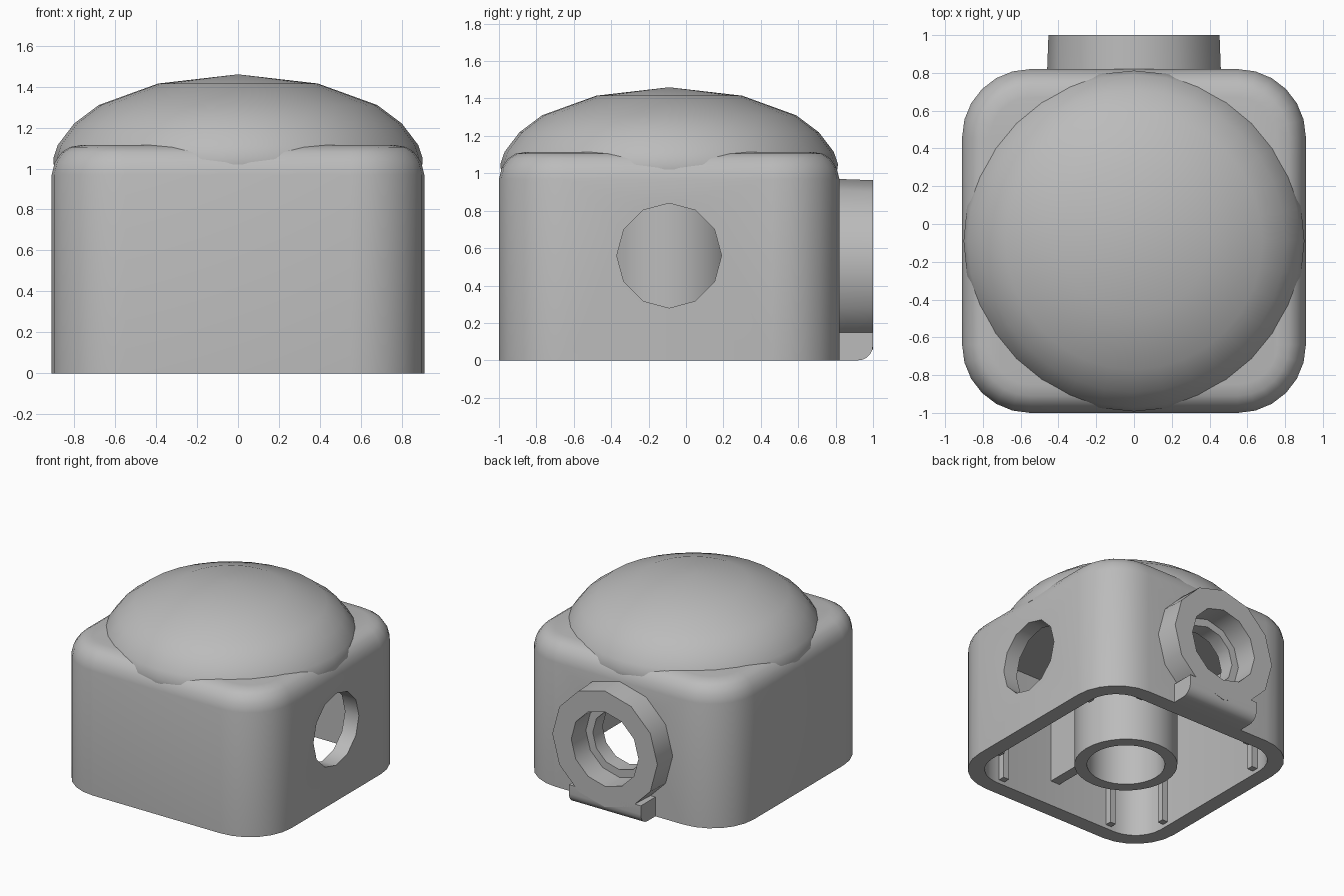
import bpy, bmesh, math
from mathutils import Matrix, Vector

if "Cube" in bpy.data.objects:
    bpy.data.objects.remove(bpy.data.objects["Cube"], do_unlink=True)

GREY = bpy.data.materials.new("plain_grey")
GREY.use_nodes = True
GREY.diffuse_color = (0.5, 0.5, 0.5, 1)
GREY.node_tree.nodes["Principled BSDF"].inputs["Base Color"].default_value = (0.5, 0.5, 0.5, 1)

CY = -0.09      # body centre in y
HALF = 0.91     # body half width
WALL = 0.12
CEILING = 1.0


def finish(name, bm):
    bmesh.ops.remove_doubles(bm, verts=bm.verts, dist=0.0001)
    bmesh.ops.recalc_face_normals(bm, faces=bm.faces)
    mesh = bpy.data.meshes.new(name)
    bm.to_mesh(mesh)
    bm.free()
    mesh.materials.append(GREY)
    obj = bpy.data.objects.new(name, mesh)
    bpy.context.collection.objects.link(obj)
    return obj


def activate(obj):
    bpy.ops.object.select_all(action='DESELECT')
    obj.select_set(True)
    bpy.context.view_layer.objects.active = obj


def smooth(obj, angle=40):
    activate(obj)
    bpy.ops.object.shade_smooth_by_angle(angle=math.radians(angle))


def lathe(name, profile, steps, matrix, closed=False):
    """Spin (radius, height) points around z, then place with a matrix."""
    bm = bmesh.new()
    verts = [bm.verts.new((r, 0, z)) for r, z in profile]
    pairs = list(zip(verts, verts[1:] + verts[:1])) if closed else list(zip(verts, verts[1:]))
    edges = [bm.edges.new(p) for p in pairs]
    bmesh.ops.spin(bm, geom=verts + edges, cent=(0, 0, 0), axis=(0, 0, 1),
                   angle=math.tau, steps=steps, use_duplicate=False)
    bm.transform(matrix)
    return finish(name, bm)


def box(name, lo, hi):
    bm = bmesh.new()
    lo, hi = Vector(lo), Vector(hi)
    bmesh.ops.create_cube(bm, size=1, matrix=Matrix.Translation((lo + hi) / 2)
                          @ Matrix.Diagonal((*(hi - lo), 1)))
    return finish(name, bm)


def cut(target, cutter):
    mod = target.modifiers.new("hole", 'BOOLEAN')
    mod.operation = 'DIFFERENCE'
    mod.solver = 'EXACT'
    mod.object = cutter
    activate(target)
    bpy.ops.object.modifier_apply(modifier=mod.name)
    bpy.data.objects.remove(cutter, do_unlink=True)


def rounded_ring(bm, inset, z, radius=0.36, steps=6):
    core = HALF - radius
    ring = []
    for k, (sx, sy) in enumerate([(1, 1), (-1, 1), (-1, -1), (1, -1)]):
        for i in range(steps + 1):
            a = math.pi / 2 * (k + i / steps)
            ring.append(bm.verts.new((sx * core + (radius - inset) * math.cos(a),
                                      CY + sy * core + (radius - inset) * math.sin(a), z)))
    return ring


# Hollow body shell, open underneath, soft upper rim
bm = bmesh.new()
levels = [(WALL, CEILING), (WALL, 0), (0, 0), (0, 0.97), (0.015, 1.03),
          (0.05, 1.08), (0.09, 1.105), (0.15, 1.115)]
rings = [rounded_ring(bm, inset, z) for inset, z in levels]
for a, b in zip(rings, rings[1:]):
    for i in range(len(a)):
        j = (i + 1) % len(a)
        bm.faces.new((a[i], a[j], b[j], b[i]))
bm.faces.new(rings[0])
bm.faces.new(rings[-1])
body = finish("body_shell", bm)

# Round openings through the left wall and the back wall
TO_X = Matrix.Rotation(math.pi / 2, 4, 'Y')
TO_Y = Matrix.Rotation(-math.pi / 2, 4, 'X')
BOSS_Z = 0.51


def disc_profile(r, h):
    return [(0, 0), (r, 0), (r, h), (0, h)]


cut(body, lathe("side_cutter", disc_profile(0.28, 0.4), 12,
                Matrix.Translation((0.7, CY, 0.56)) @ TO_X))
cut(body, lathe("back_cutter", disc_profile(0.23, 0.4), 12,
                Matrix.Translation((0, 0.6, BOSS_Z)) @ TO_Y))
smooth(body)

# Domed cap
dome = lathe("dome_cap", [(0, 1.02), (0.9, 1.02), (0.902, 1.05), (0.88, 1.115), (0.8, 1.22),
                          (0.68, 1.31), (0.39, 1.415), (0, 1.46)], 32,
             Matrix.Translation((0, CY, 0)))
smooth(dome)

# Central hollow post
post = lathe("centre_post", [(0.28, 0), (0.37, 0), (0.37, 1.01), (0.28, 1.01)], 32,
             Matrix.Translation((0, CY, 0)), closed=True)
smooth(post)

# Web joining the post to the front wall
box("post_web", (-0.04, -0.9, 0.2), (0.04, CY - 0.34, 1.01))

# Slim ribs on the inside of the walls
inner = HALF - WALL
for side in (-1, 1):
    for along in (-0.5, 0.5):
        for axis in "xy":
            p = (side * (inner - 0.01), along) if axis == "x" else (along, side * (inner - 0.01))
            w = (0.04, 0.025) if axis == "x" else (0.025, 0.04)
            box("wall_rib", (p[0] - w[0], CY + p[1] - w[1], 0.03),
                (p[0] + w[0], CY + p[1] + w[1], 1.01))

# Ring collar on the back wall
collar = lathe("back_collar", [(0.29, 0), (0.46, 0), (0.453, 0.19), (0.29, 0.19)], 12,
               Matrix.Translation((0, 0.81, BOSS_Z)) @ TO_Y, closed=True)
smooth(collar)

# Foot under the collar with a rounded lower edge
bm = bmesh.new()
foot_r = 0.08
outline = [(0.81, 0.15), (0.81, 0)]
for i in range(6):
    a = math.pi / 2 * i / 5
    outline.append((1 - foot_r + foot_r * math.sin(a), foot_r - foot_r * math.cos(a)))
outline.append((1, 0.15))
face = bm.faces.new([bm.verts.new((-0.31, y, z)) for y, z in outline])
moved = bmesh.ops.extrude_face_region(bm, geom=[face])["geom"]
bmesh.ops.translate(bm, vec=(0.62, 0, 0), verts=[v for v in moved if isinstance(v, bmesh.types.BMVert)])
foot = finish("collar_foot", bm)
smooth(foot)
